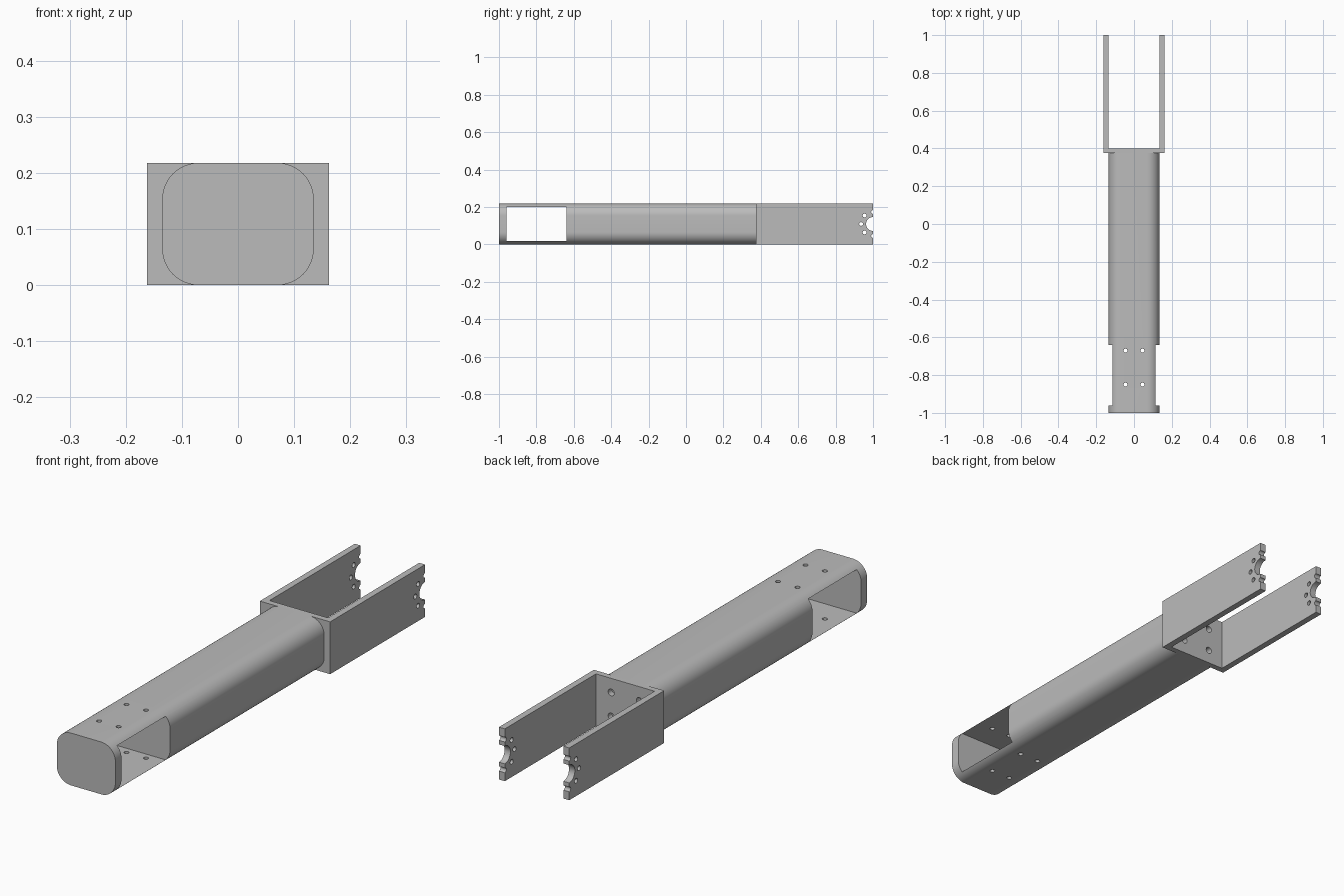
import bpy, bmesh, math
from mathutils import Matrix, Vector

if "Cube" in bpy.data.objects:
    bpy.data.objects.remove(bpy.data.objects["Cube"])

H = 0.218          # overall height
MID = H / 2

grey = bpy.data.materials.new("plain grey")
grey.diffuse_color = (0.5, 0.5, 0.5, 1)
grey.use_nodes = True
grey.node_tree.nodes["Principled BSDF"].inputs["Base Color"].default_value = grey.diffuse_color


def make(name, bm):
    bmesh.ops.recalc_face_normals(bm, faces=bm.faces)
    me = bpy.data.meshes.new(name)
    bm.to_mesh(me)
    bm.free()
    ob = bpy.data.objects.new(name, me)
    bpy.context.collection.objects.link(ob)
    me.materials.append(grey)
    return ob


def prism(name, pts, vec):
    """Extrude a closed outline along a vector."""
    bm = bmesh.new()
    f = bm.faces.new([bm.verts.new(p) for p in pts])
    r = bmesh.ops.extrude_face_region(bm, geom=[f])
    bmesh.ops.translate(bm, vec=vec, verts=[v for v in r["geom"] if isinstance(v, bmesh.types.BMVert)])
    return make(name, bm)


def box(bm, lo, hi):
    lo, hi = Vector(lo), Vector(hi)
    m = Matrix.Translation((lo + hi) / 2) @ Matrix.Diagonal((*(hi - lo), 1))
    bmesh.ops.create_cube(bm, size=1, matrix=m)


def rod(bm, centre, radius, length, axis):
    rot = {"X": Matrix.Rotation(math.pi / 2, 4, "Y"),
           "Y": Matrix.Rotation(math.pi / 2, 4, "X"),
           "Z": Matrix.Identity(4)}[axis]
    bmesh.ops.create_cone(bm, cap_ends=True, segments=32, radius1=radius, radius2=radius,
                          depth=length, matrix=Matrix.Translation(centre) @ rot)


def cut(ob, bm):
    cutter = make("cutter", bm)
    cutter.hide_render = True
    mod = ob.modifiers.new("cut", "BOOLEAN")
    mod.operation, mod.solver, mod.object = "DIFFERENCE", "EXACT", cutter
    bpy.context.view_layer.objects.active = ob
    bpy.ops.object.modifier_apply(modifier=mod.name)
    bpy.data.objects.remove(cutter)


# Main beam: rounded rectangle section
W, R = 0.135, 0.065
outline = []
for k, (sx, sz) in enumerate([(1, 1), (-1, 1), (-1, -1), (1, -1)]):
    for i in range(13):
        a = (k + i / 12) * math.pi / 2
        outline.append((sx * (W - R) + R * math.cos(a), -1,
                        MID + sz * (MID - R) + R * math.sin(a)))
beam = prism("beam", outline, (0, 1.375, 0))

# Side-to-side window near the front end
bm = bmesh.new()
box(bm, (-0.3, -0.96, 0.018), (0.3, -0.64, 0.2))
cut(beam, bm)

# Vertical screw holes through the window's top and floor
bm = bmesh.new()
for x in (-0.045, 0.045):
    for y in (-0.85, -0.67):
        rod(bm, (x, y, MID), 0.01, 0.5, "Z")
cut(beam, bm)

# U-shaped fork bracket
o, i, y0, y1 = 0.162, 0.135, 0.375, 0.4
u = [(-o, y0), (o, y0), (o, 1), (i, 1), (i, y1), (-i, y1), (-i, 1), (-o, 1)]
fork = prism("fork_bracket", [(x, y, 0) for x, y in u], (0, 0, H))

# Half-round bearing notch and bolt circle in both arms
bm = bmesh.new()
rod(bm, (0, 1, MID), 0.037, 0.6, "X")
for k in range(5):
    a = math.pi / 2 + k * math.pi / 4
    rod(bm, (0, 1 + 0.064 * math.cos(a), MID + 0.064 * math.sin(a)), 0.01, 0.6, "X")
cut(fork, bm)

# Four bolt holes in the fork's base plate
bm = bmesh.new()
for x in (-0.065, 0.065):
    for z in (-0.05, 0.05):
        rod(bm, (x, 0.39, MID + z), 0.014, 0.1, "Y")
cut(fork, bm)

for ob in (beam, fork):
    bpy.ops.object.select_all(action="DESELECT")
    ob.select_set(True)
    bpy.context.view_layer.objects.active = ob
    bpy.ops.object.shade_smooth_by_angle(angle=math.radians(30))
